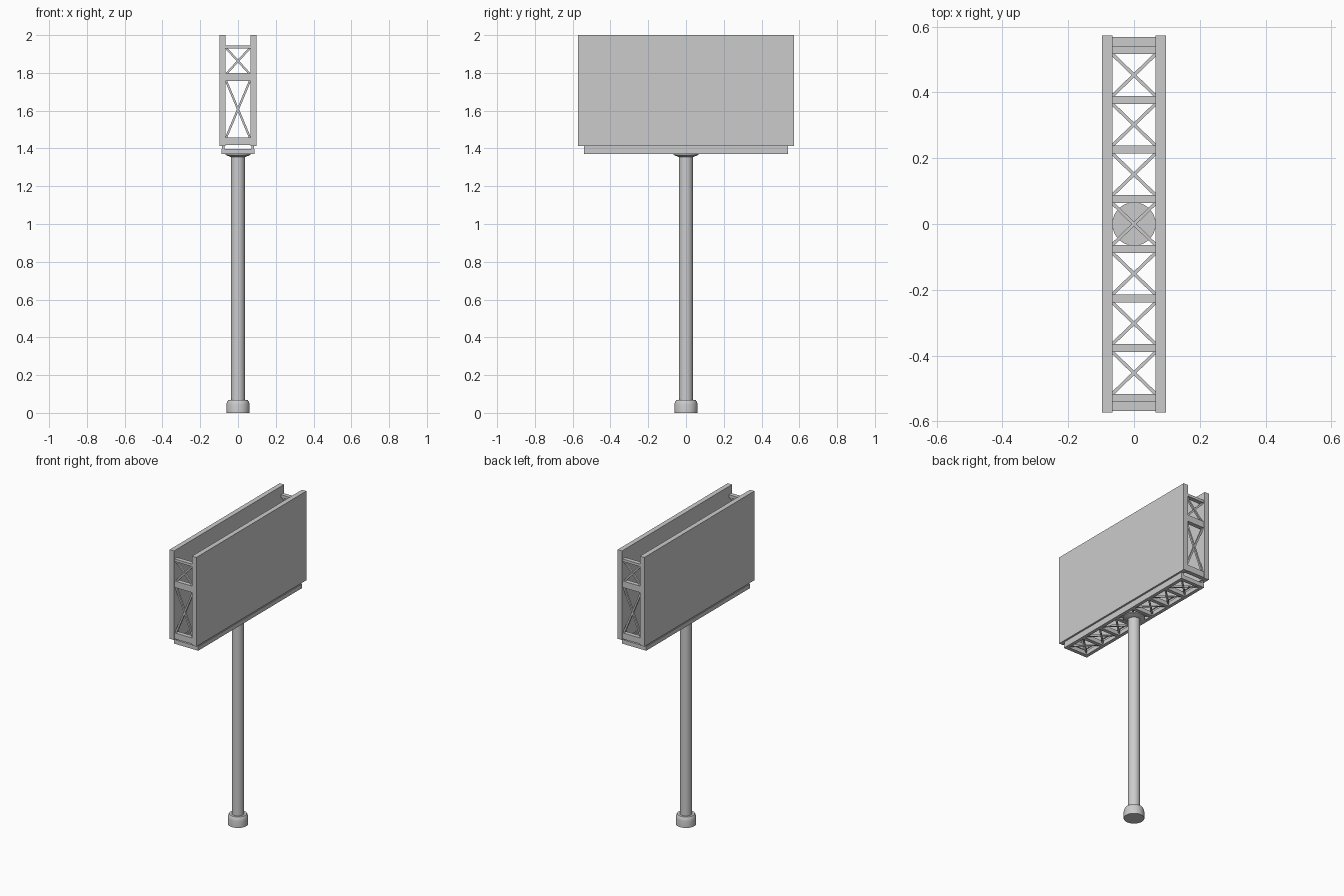
import bpy, bmesh, math
from mathutils import Vector, Matrix

if "Cube" in bpy.data.objects:
    bpy.data.objects.remove(bpy.data.objects["Cube"])


def finish(name, bm):
    bmesh.ops.recalc_face_normals(bm, faces=bm.faces)
    me = bpy.data.meshes.new(name)
    bm.to_mesh(me)
    bm.free()
    ob = bpy.data.objects.new(name, me)
    bpy.context.collection.objects.link(ob)
    return ob


def box(bm, x0, x1, y0, y1, z0, z1):
    m = Matrix.Translation(((x0 + x1) / 2, (y0 + y1) / 2, (z0 + z1) / 2))
    m = m @ Matrix.Diagonal((x1 - x0, y1 - y0, z1 - z0, 1))
    bmesh.ops.create_cube(bm, size=1, matrix=m)


def bar(bm, a, b, w, d, normal):
    # flat bar from a to b, width w, depth d along normal
    a, b, n = Vector(a), Vector(b), Vector(normal)
    t = (b - a).normalized()
    s = n.cross(t)
    m = Matrix((s, n, t)).transposed().to_4x4()
    m = Matrix.Translation((a + b) / 2) @ m @ Matrix.Diagonal((w, d, (b - a).length, 1))
    bmesh.ops.create_cube(bm, size=1, matrix=m)


def lathe(name, profile, n=32):
    bm = bmesh.new()
    rings = [[bm.verts.new((r * math.cos(2 * math.pi * i / n),
                            r * math.sin(2 * math.pi * i / n), z))
              for i in range(n)] for r, z in profile]
    for a, b in zip(rings, rings[1:]):
        for i in range(n):
            j = (i + 1) % n
            bm.faces.new((a[i], a[j], b[j], b[i]))
    bm.faces.new(rings[0])
    bm.faces.new(rings[-1])
    ob = finish(name, bm)
    bpy.ops.object.select_all(action='DESELECT')
    bpy.context.view_layer.objects.active = ob
    ob.select_set(True)
    bpy.ops.object.shade_smooth_by_angle(angle=math.radians(30))
    return ob


# Pole with footing and flared top plate
lathe("footing", [(.061, 0), (.061, .045), (.058, .058), (.052, .068), (.037, .068)])
lathe("pole", [(.037, .03), (.037, 1.36)])
lathe("pole_flange", [(.037, 1.354), (.066, 1.366), (.066, 1.373)])

# Two display boards
for side, name in ((-1, "left_board"), (1, "right_board")):
    bm = bmesh.new()
    xs = sorted((side * .065, side * .097))
    box(bm, *xs, -.573, .573, 1.412, 2.0)
    finish(name, bm)

# Angle-section rails under the boards
for side, name in ((-1, "left_rail"), (1, "right_rail")):
    bm = bmesh.new()
    box(bm, *sorted((side * .066, side * .088)), -.54, .54, 1.37, 1.397)
    box(bm, *sorted((side * .072, side * .085)), -.54, .54, 1.39, 1.415)
    finish(name, bm)

# Floor ladder: rungs and crossed braces
ys = [-.528 + i * 1.056 / 7 for i in range(8)]
bm = bmesh.new()
for y in ys:
    box(bm, -.07, .07, y - .012, y + .012, 1.37, 1.397)
finish("floor_rungs", bm)
bm = bmesh.new()
for y0, y1 in zip(ys, ys[1:]):
    for s in (-1, 1):
        z = 1.384 + s * .001
        bar(bm, (-s * .068, y0 + .01, z), (s * .068, y1 - .01, z), .01, .01, (0, 0, 1))
finish("floor_braces", bm)

# End trusses between the boards
for side, name in ((-1, "front_truss"), (1, "back_truss")):
    bm = bmesh.new()
    for z0, z1 in ((1.418, 1.458), (1.757, 1.8), (1.928, 1.945)):
        box(bm, -.068, .068, *sorted((side * .54, side * .568)), z0, z1)
    for z0, z1 in ((1.45, 1.765), (1.79, 1.935)):
        for s in (-1, 1):
            y = side * .553 + s * .001
            bar(bm, (-s * .066, y, z0), (s * .066, y, z1), .011, .012, (0, 1, 0))
    finish(name, bm)
